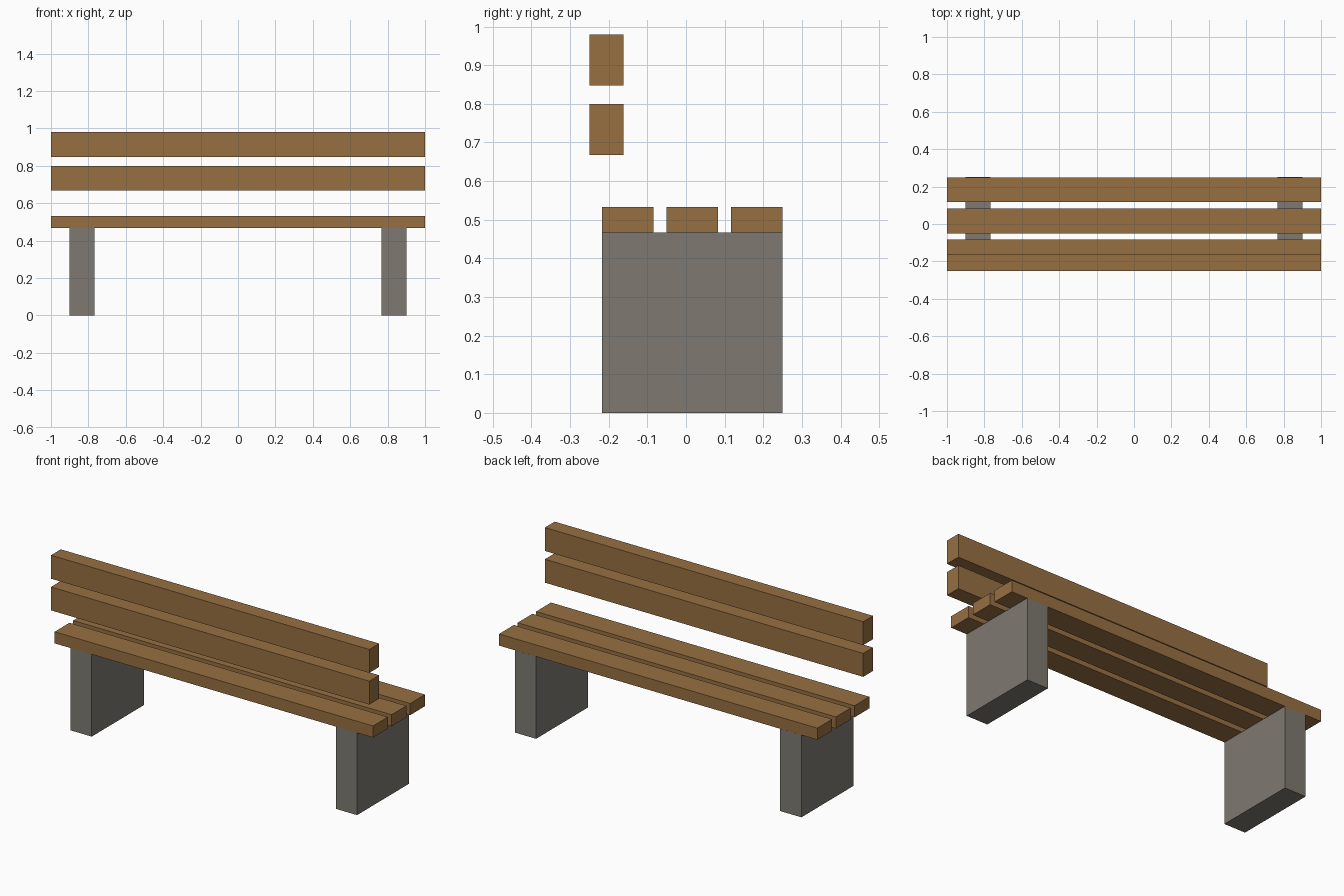
import bpy

if "Cube" in bpy.data.objects:
    bpy.data.objects.remove(bpy.data.objects["Cube"])


def material(name, rgb):
    m = bpy.data.materials.new(name)
    m.diffuse_color = (*rgb, 1.0)
    m.use_nodes = True
    m.node_tree.nodes["Principled BSDF"].inputs["Base Color"].default_value = m.diffuse_color
    return m


wood = material("wood", (0.31, 0.16, 0.055))
concrete = material("concrete", (0.21, 0.195, 0.165))


def box(name, x, y, z, mat):
    """Flat-faced block from (min, max) ranges on each axis."""
    ranges = (x, y, z)
    bpy.ops.mesh.primitive_cube_add(size=1, location=[(a + b) / 2 for a, b in ranges])
    ob = bpy.context.object
    ob.name = name
    ob.scale = [b - a for a, b in ranges]
    bpy.ops.object.transform_apply(location=False, rotation=False, scale=True)
    ob.data.materials.append(mat)
    return ob


LENGTH = (-1.0, 1.0)

# Concrete legs, one at each end
box("left_leg", (-0.9, -0.767), (-0.217, 0.25), (0, 0.467), concrete)
box("right_leg", (0.767, 0.9), (-0.217, 0.25), (0, 0.467), concrete)

# Three seat planks with gaps between them
for i in range(3):
    y = -0.217 + i * 0.1667
    box(f"seat_plank_{i + 1}", LENGTH, (y, y + 0.1333), (0.467, 0.533), wood)

# Two upright back planks
for i in range(2):
    z = 0.667 + i * 0.18
    box(f"back_plank_{i + 1}", LENGTH, (-0.25, -0.162), (z, z + 0.133), wood)
